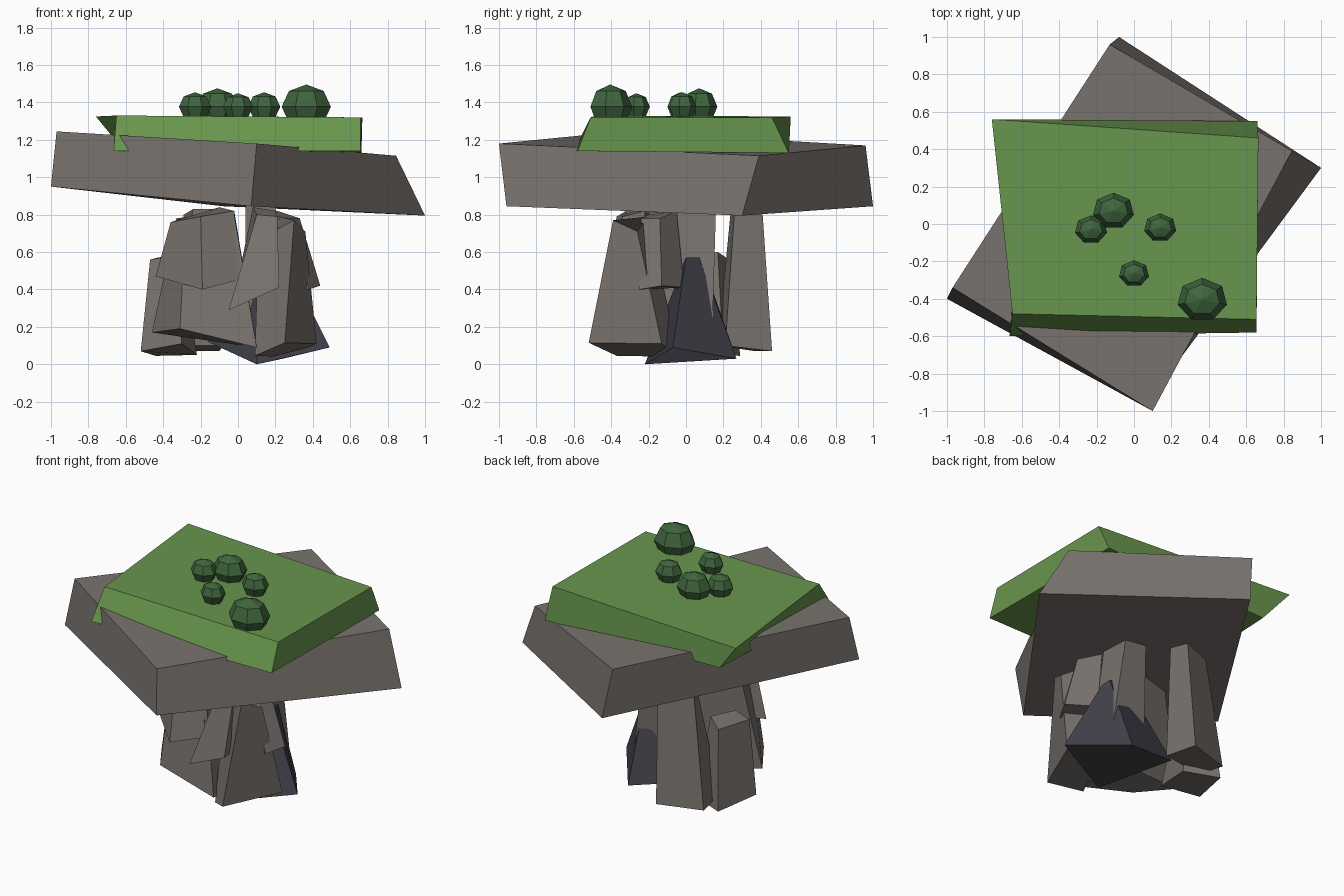
import bpy, bmesh


def srgb(r, g, b):
    f = lambda c: (c / 255 / 12.92) if c < 11 else ((c / 255 + 0.055) / 1.055) ** 2.4
    return (f(r), f(g), f(b), 1)


def material(name, rgb):
    m = bpy.data.materials.new(name)
    m.diffuse_color = srgb(*rgb)
    return m


STONE = material("warm_grey_stone", (121, 115, 110))
SLATE = material("dark_slate", (65, 63, 73))
GRASS = material("grass_green", (104, 150, 77))
SHRUB = material("shrub_green", (63, 101, 61))


def finish(bm, name, mat):
    bmesh.ops.recalc_face_normals(bm, faces=bm.faces)
    me = bpy.data.meshes.new(name)
    bm.to_mesh(me)
    bm.free()
    me.materials.append(mat)
    ob = bpy.data.objects.new(name, me)
    bpy.context.collection.objects.link(ob)


def block(name, bottom, top, mat=STONE):
    """Six-sided rock from four bottom and four top corners, both in the same turn order."""
    bm = bmesh.new()
    lo = [bm.verts.new(p) for p in bottom]
    hi = [bm.verts.new(p) for p in top]
    bm.faces.new(lo)
    bm.faces.new(hi)
    for i in range(4):
        j = (i + 1) % 4
        bm.faces.new((lo[i], lo[j], hi[j], hi[i]))
    finish(bm, name, mat)


# Tilted table slab and the turf plate lying on it (corners: left, front, right, back)
block("stone_slab",
      [(-1, -.40, .95), (.07, -.96, .845), (1, .30, .795), (-.08, 1, .845)],
      [(-.97, -.34, 1.245), (.10, -1, 1.18), (.845, .39, 1.115), (-.13, .96, 1.17)])
block("grass_plate",
      [(-.665, -.60, 1.14), (.655, -.58, 1.14), (.66, .55, 1.13), (-.60, .50, 1.13)],
      [(-.65, -.48, 1.33), (.655, -.51, 1.32), (.665, .46, 1.32), (-.76, .56, 1.325)], GRASS)

# Large leaning support rocks
block("front_right_leg",
      [(.25, -.52, .115), (.42, -.13, .11), (.25, -.04, .04), (.09, -.37, .045)],
      [(.30, -.39, .77), (.36, -.26, .71), (.22, -.20, .79), (.11, -.30, .67)])
block("front_left_leg",
      [(-.31, -.38, .19), (.10, -.40, .09), (.10, -.02, .09), (-.46, -.15, .17)],
      [(-.28, -.30, .77), (-.02, -.32, .80), (-.02, -.05, .82), (-.33, -.10, .78)])
block("back_left_leg",
      [(-.52, 0, .07), (-.30, -.10, .11), (-.22, .20, .05), (-.44, .29, .045)],
      [(-.47, 0, .56), (-.35, -.02, .58), (-.30, .17, .60), (-.40, .23, .56)])
block("back_leg",
      [(-.10, .46, .07), (-.39, .37, .07), (-.37, .17, .10), (-.08, .21, .10)],
      [(-.08, .41, .80), (-.29, .33, .80), (-.24, .24, .83), (-.07, .26, .83)])
block("centre_pillar",
      [(.04, -.05, .15), (.29, -.05, .15), (.295, .14, .15), (.04, .14, .15)],
      [(.04, -.05, .85), (.20, -.05, .84), (.20, .16, .83), (.04, .16, .85)])
block("slate_wedge",
      [(.10, -.22, 0), (.49, -.07, .09), (.24, .27, .03), (-.16, .16, .12)],
      [(.12, 0, .57), (.25, 0, .57), (.25, .07, .57), (.12, .08, .57)], SLATE)

# Smaller wedged rocks just under the slab
block("upper_left_rock",
      [(-.19, -.45, .40), (.0, -.36, .45), (-.10, -.08, .46), (-.44, -.22, .47)],
      [(-.20, -.37, .79), (-.02, -.32, .82), (-.10, -.10, .84), (-.36, -.23, .76)])
block("upper_middle_rock",
      [(-.05, -.44, .29), (.22, -.46, .41), (.22, -.22, .43), (-.02, -.20, .36)],
      [(.10, -.34, .80), (.21, -.34, .79), (.20, -.22, .82), (.08, -.20, .84)])
block("upper_right_rock",
      [(.38, -.25, .40), (.44, -.13, .42), (.28, -.01, .41), (.20, -.20, .41)],
      [(.27, -.24, .78), (.33, -.14, .78), (.21, -.05, .82), (.15, -.20, .80)])

# Faceted round shrubs, half sunk in the turf
for i, (x, y, r) in enumerate([(.365, -.405, .135), (-.11, .07, .112), (-.23, -.03, .088),
                               (.14, -.02, .088), (0, -.265, .082)]):
    bm = bmesh.new()
    bmesh.ops.create_uvsphere(bm, u_segments=7, v_segments=4, radius=r)
    bmesh.ops.scale(bm, vec=(1, .87, .88), verts=bm.verts)
    bmesh.ops.translate(bm, vec=(x, y, 1.377), verts=bm.verts)
    finish(bm, f"shrub_{i + 1}", SHRUB)
